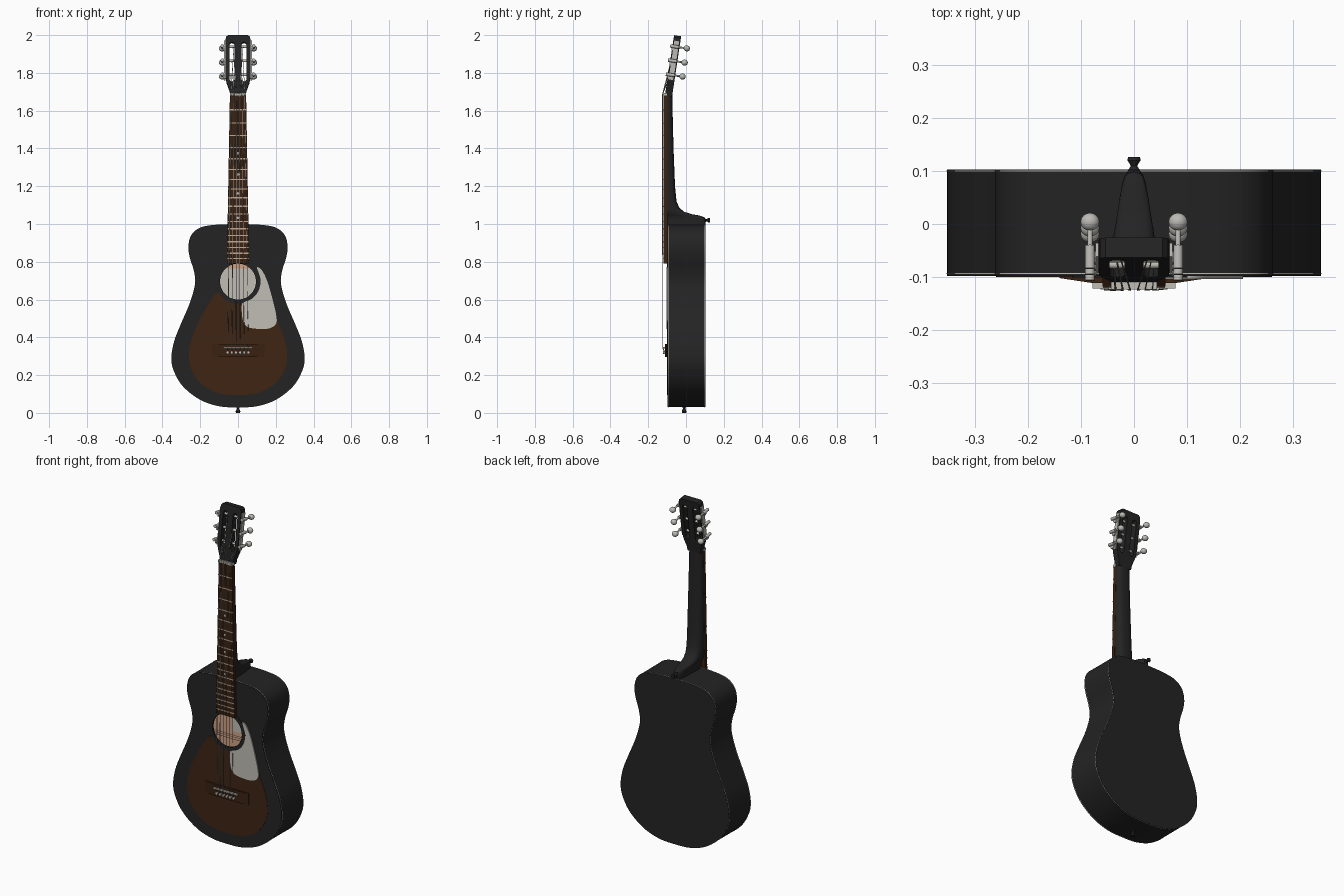
import bpy, bmesh, math
from mathutils import Vector, Matrix
from mathutils.geometry import tessellate_polygon

if "Cube" in bpy.data.objects:
    bpy.data.objects.remove(bpy.data.objects["Cube"])


def material(name, *rgb):
    m = bpy.data.materials.new(name)
    m.diffuse_color = (*rgb, 1)
    m.use_nodes = True
    m.node_tree.nodes["Principled BSDF"].inputs["Base Color"].default_value = m.diffuse_color
    return m


BLACK = material("black lacquer", .017, .017, .017)
BURST = material("brown burst", .050, .018, .006)
WOOD = material("dark rosewood", .042, .016, .006)
CREAM = material("cream plastic", .53, .51, .46)
TAN = material("raw tan wood", .62, .36, .23)
FRET = material("fret wire", .58, .42, .30)
METAL = material("nickel metal", .50, .49, .46)
STRING = material("string steel", .36, .34, .31)


def make(name, bm, mat, matrix=None):
    bmesh.ops.recalc_face_normals(bm, faces=bm.faces[:])
    me = bpy.data.meshes.new(name)
    bm.to_mesh(me)
    bm.free()
    if matrix:
        me.transform(matrix)
    me.materials.append(mat)
    ob = bpy.data.objects.new(name, me)
    bpy.context.collection.objects.link(ob)
    return ob


def plate(name, loops, y0, y1, mat, matrix=None):
    """Flat slab from an outline (plus hole outlines) in x/z, between two depths."""
    tris = tessellate_polygon([[Vector((x, z, 0)) for x, z in l] for l in loops])
    bm = bmesh.new()
    a = [bm.verts.new((x, y0, z)) for l in loops for x, z in l]
    b = [bm.verts.new((x, y1, z)) for l in loops for x, z in l]
    for t in tris:
        bm.faces.new([a[i] for i in t])
        bm.faces.new([b[i] for i in reversed(t)])
    start = 0
    for l in loops:
        n = len(l)
        for i in range(n):
            p, q = start + i, start + (i + 1) % n
            bm.faces.new((a[p], a[q], b[q], b[p]))
        start += n
    return make(name, bm, mat, matrix)


def rod(name, p, q, r, mat, r2=None, n=12, matrix=None):
    p, q = Vector(p), Vector(q)
    d = q - p
    m = Matrix.Translation((p + q) / 2) @ d.to_track_quat('Z', 'Y').to_matrix().to_4x4()
    bm = bmesh.new()
    bmesh.ops.create_cone(bm, cap_ends=True, segments=n, radius1=r,
                          radius2=r if r2 is None else r2, depth=d.length, matrix=m)
    return make(name, bm, mat, matrix)


def box(name, lo, hi, mat, matrix=None):
    lo, hi = Vector(lo), Vector(hi)
    bm = bmesh.new()
    bmesh.ops.create_cube(bm, size=1, matrix=Matrix.Translation((lo + hi) / 2)
                          @ Matrix.Diagonal((*(hi - lo), 1)))
    return make(name, bm, mat, matrix)


def spline(pts, steps=5):
    """Closed smooth curve through the points."""
    out, n = [], len(pts)
    for i in range(n):
        p = [Vector(pts[(i + k) % n]) for k in (-1, 0, 1, 2)]
        for s in range(steps):
            t = s / steps
            v = .5 * (2 * p[1] + (p[2] - p[0]) * t + (2 * p[0] - 5 * p[1] + 4 * p[2] - p[3]) * t * t
                      + (3 * p[1] - p[0] - 3 * p[2] + p[3]) * t ** 3)
            out.append((v.x, v.y))
    return out


def mirrored(half):
    return half + [(-x, z) for x, z in reversed(half[1:-1])]


def circle(r, cz, n=48):
    return [(r * math.cos(i * math.tau / n), cz + r * math.sin(i * math.tau / n)) for i in range(n)]


def scaled(loop, d):
    return [(x * (1 + d / .35), .515 + (z - .515) * (1 + d / .485)) for x, z in loop]


# Body: rim, back, top with sound hole
HOLE = .695
body = spline(mirrored([(0, .03), (.1, .036), (.2, .07), (.29, .14), (.338, .22), (.352, .29), (.337, .38),
                        (.302, .47), (.263, .56), (.236, .64), (.226, .7), (.235, .76), (.254, .82),
                        (.262, .88), (.247, .94), (.2, .98), (.12, .995), (0, .998)]))
rim = plate("body_rim", [body, scaled(body, -.01)], -.09, .097, BLACK)
rim.data.materials.append(TAN)
for f in rim.data.polygons:
    if abs(f.normal.y) < .5 and f.normal.dot(f.center - Vector((0, 0, .515))) < 0:
        f.material_index = 1
plate("body_back", [body], .097, .103, BLACK)
plate("body_top", [body, circle(.095, HOLE)], -.098, -.09, BLACK)
plate("back_lining", [scaled(body, -.01)], .09, .0968, TAN)
for nm, y in (("front_binding", -.094), ("back_binding", .099)):
    plate(nm, [scaled(body, .001), scaled(body, -.003)], y, y + .002, CREAM)

# Inside: label and braces seen through the hole
box("inner_label", (-.1, .086, .595), (.1, .09, .765), CREAM)
box("centre_strip", (-.01, .085, .08), (.01, .09, .59), TAN)
box("back_brace", (-.22, .075, .555), (.22, .09, .57), TAN)

# Top decoration: sunburst, rosette, pickguard
burst = spline(mirrored([(0, .094), (.1, .104), (.19, .15), (.243, .22), (.26, .30), (.243, .40),
                         (.195, .51), (.15, .585), (.11, .635), (.07, .622), (0, .592)]))
plate("sunburst_panel", [burst], -.0995, -.097, BURST)
plate("rosette", [circle(.117, HOLE), circle(.095, HOLE)], -.1005, -.097, BLACK)
guard = spline([(.1, .772), (.125, .757), (.152, .705), (.178, .62), (.2, .53), (.203, .475), (.165, .447),
                (.1, .445), (.045, .458), (.024, .50), (.02, .57), (.035, .588), (.075, .605),
                (.108, .645), (.12, .70), (.108, .745)])
plate("pickguard", [guard], -.104, -.0975, CREAM)

# Bridge: wedge-ended block, saddle, pins
BZ, NZ = .345, 1.68
bm = bmesh.new()
prof = [(-.14, -.097), (-.14, -.102), (-.08, -.111), (.08, -.111), (.14, -.102), (.14, -.097)]
face = bm.faces.new([bm.verts.new((x, y, .297)) for x, y in prof])
top = [bm.verts.new((x, y, .365)) for x, y in prof]
bm.faces.new(top)
for i in range(6):
    j = (i + 1) % 6
    bm.faces.new((face.verts[i], face.verts[j], top[j], top[i]))
make("bridge", bm, WOOD)
box("saddle", (-.078, -.122, BZ - .004), (.078, -.108, BZ + .004), CREAM)

# Neck with heel: stacked D-shaped sections (z, half width, back y)
bm = bmesh.new()
rings = []
for z, w, yb in [(1.70, .042, -.073), (1.6, .044, -.071), (1.4, .048, -.066), (1.2, .051, -.058),
                 (1.12, .051, -.05), (1.085, .05, -.035), (1.065, .047, -.01), (1.052, .043, .03),
                 (1.045, .038, .07), (1.036, .034, .098), (1.02, .033, .104), (.985, .033, .104)]:
    ring = []
    for i in range(17):
        t = math.pi * i / 16
        c = math.cos(t)
        ring.append(bm.verts.new((math.copysign(abs(c) ** .65, c) * w, -.104 + (yb + .104) * math.sin(t) ** .8, z)))
    rings.append(ring)
for a, b in zip(rings, rings[1:]):
    for i in range(17):
        j = (i + 1) % 17
        bm.faces.new((a[i], a[j], b[j], b[i]))
bm.faces.new(rings[0])
bm.faces.new(rings[-1])
make("neck", bm, BLACK)


# Fingerboard, frets, dots, nut
def half_width(z):
    return .043 + (NZ - z) / (NZ - .79) * .016


def fret_z(n):
    return BZ + (NZ - BZ) * 2 ** (-n / 12)


plate("fingerboard", [[(-half_width(.79), .79), (half_width(.79), .79), (.043, NZ), (-.043, NZ)]],
      -.118, -.097, WOOD)
for n in range(1, 19):
    z, w = fret_z(n), half_width(fret_z(n))
    box(f"fret_{n}", (-w, -.1205, z - .003), (w, -.117, z + .003), FRET)
for n in (5, 7, 9, 12):
    z = fret_z(n - .5)
    rod(f"dot_{n}", (0, -.1188, z), (0, -.117, z), .007, CREAM)
box("nut", (-.043, -.123, NZ), (.043, -.1, NZ + .013), CREAM)

# Slotted headstock, tilted back
HEAD = Matrix.Translation((0, -.11, 1.69)) @ Matrix.Rotation(math.radians(-8.6), 4, 'X')
head = mirrored([(0, -.01), (.042, -.01), (.044, .015), (.06, .06), (.066, .09), (.067, .28),
                 (.064, .303), (.054, .313), (0, .313)])


def slot(s):
    arc = [(s * .032 + .014 * math.cos(t * math.pi / 8), .014 * math.sin(t * math.pi / 8)) for t in range(17)]
    return [(x, .262 + z) for x, z in arc[:9]] + [(x, .08 - z) for x, z in arc[8::-1]]


plate("headstock", [head, slot(-1), slot(1)], 0, .038, BLACK, HEAD)

# Tuners: side plates, posts, gears, worms and buttons
POSTS = (.103, .178, .254)
for s, side in ((-1, "left"), (1, "right")):
    box(f"tuner_plate_{side}", (s * .07 - .003, .006, .075), (s * .07 + .003, .032, .285), METAL, HEAD)
    for k, u in enumerate(POSTS):
        tag = f"{side}_{k + 1}"
        rod("post_" + tag, (s * .014, .018, u), (s * .07, .018, u), .007, CREAM, matrix=HEAD)
        rod("gear_" + tag, (s * .072, .01, u - .012), (s * .08, .01, u - .012), .013, METAL, n=16, matrix=HEAD)
        rod("worm_" + tag, (s * .083, -.012, u), (s * .083, .032, u), .009, METAL, matrix=HEAD)
        rod("shaft_" + tag, (s * .083, .03, u), (s * .083, .07, u), .005, METAL, matrix=HEAD)
        bm = bmesh.new()
        bmesh.ops.create_uvsphere(bm, u_segments=16, v_segments=10, radius=1, matrix=HEAD
                                  @ Matrix.Translation((s * .083, .077, u)) @ Matrix.Diagonal((.018, .017, .016, 1)))
        make("button_" + tag, bm, METAL)

# Strings: pin to saddle to nut to post
for i in range(6):
    s = -1 if i < 3 else 1
    k = i if i < 3 else 5 - i
    xs, r = -.055 + .022 * i, .0021 - .0002 * i
    path = [Vector((xs, -.112, .322)), Vector((xs, -.1235, BZ)), Vector((-.035 + .014 * i, -.1245, NZ + .006)),
            HEAD @ Vector((s * (.037 - .005 * k), .012, POSTS[k]))]
    for j in range(3):
        rod(f"string_{i + 1}_{j + 1}", path[j], path[j + 1], r, STRING, n=6)
    rod(f"bridge_pin_{i + 1}", (xs, -.108, .32), (xs, -.123, .32), .006, CREAM, r2=.008)

# Strap buttons at the tail and the heel
for nm, p, d in (("tail", (0, -.01, .034), (0, 0, -1)), ("heel", (0, .102, 1.02), (0, 1, 0))):
    p, d = Vector(p), Vector(d)
    L = .034 if nm == "tail" else .024
    rod(nm + "_button_base", p, p + d * L * .3, .011, BLACK, r2=.006)
    rod(nm + "_button_stem", p + d * L * .3, p + d * L * .75, .006, BLACK, r2=.012)
    rod(nm + "_button_cap", p + d * L * .75, p + d * L, .013, BLACK, r2=.011)

# Smooth shading with sharp edges kept
for ob in bpy.data.objects:
    ob.select_set(True)
    bpy.context.view_layer.objects.active = ob
bpy.ops.object.shade_smooth_by_angle(angle=math.radians(35))
